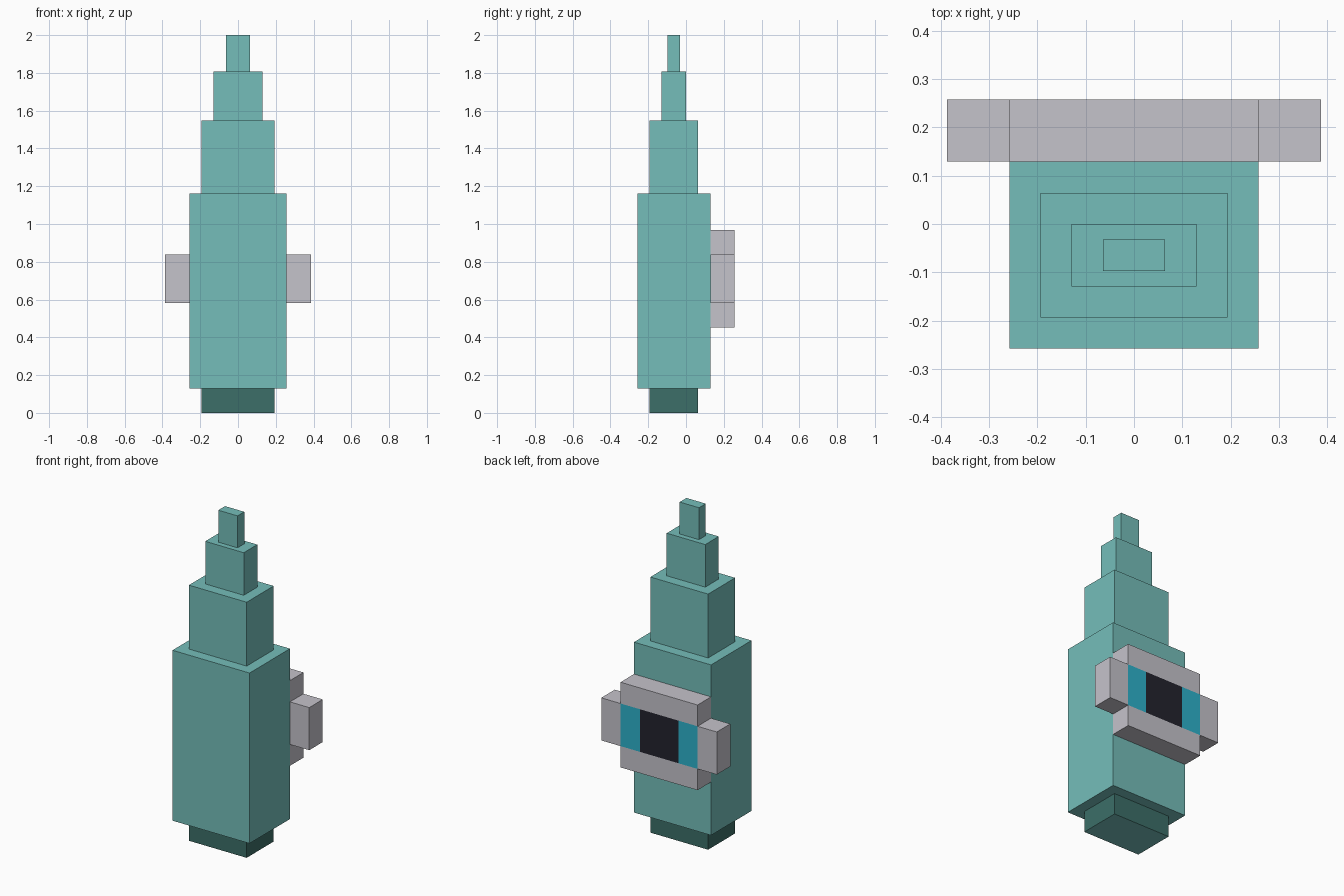
import bpy
import bmesh

cube = bpy.data.objects.get("Cube")
if cube:
    bpy.data.objects.remove(cube, do_unlink=True)

U = 2 / 15.5  # one block unit


def material(name, rgb):
    """Flat material from 0-255 sRGB values."""
    lin = [((c / 255 + 0.055) / 1.055) ** 2.4 for c in rgb] + [1.0]
    mat = bpy.data.materials.new(name)
    mat.use_nodes = True
    mat.diffuse_color = lin
    bsdf = mat.node_tree.nodes["Principled BSDF"]
    bsdf.inputs["Base Color"].default_value = lin
    bsdf.inputs["Roughness"].default_value = 0.8
    return mat


teal = material("teal", (117, 190, 186))
dark_teal = material("dark teal", (60, 110, 104))
grey = material("pale grey", (197, 195, 203))
blue = material("iris blue", (46, 178, 203))
black = material("pupil black", (35, 35, 45))


def box(name, x, y, z, mat, underside=None):
    """Box from (min, max) ranges in block units; the underside may differ."""
    bm = bmesh.new()
    bmesh.ops.create_cube(bm, size=1)
    for v in bm.verts:
        v.co = [U * r[c > 0] for r, c in zip((x, y, z), v.co)]
    bm.normal_update()
    mesh = bpy.data.meshes.new(name)
    mesh.materials.append(mat)
    if underside:
        mesh.materials.append(underside)
        for f in bm.faces:
            f.material_index = int(f.normal.z < -0.5)
    bm.to_mesh(mesh)
    bm.free()
    obj = bpy.data.objects.new(name, mesh)
    bpy.context.collection.objects.link(obj)
    return obj


# Stepped tower: half width, depth range, height range
box("base", (-1.5, 1.5), (-1.5, 0.5), (0, 1), dark_teal, underside=teal)
tiers = [
    ("body", 2, (-2, 1), (1, 9)),
    ("lower_tier", 1.5, (-1.5, 0.5), (9, 12)),
    ("upper_tier", 1, (-1, 0), (12, 14)),
    ("tip", 0.5, (-0.75, -0.25), (14, 15.5)),
]
for name, half, depth, height in tiers:
    box(name, (-half, half), depth, height, teal)

# Eye on the back: lids above and below, flush iris and pupil between
EYE_Y = (1, 2)
box("upper_lid", (-2, 2), EYE_Y, (6.5, 7.5), grey)
box("lower_lid", (-2, 2), EYE_Y, (3.5, 4.5), grey)
box("pupil", (-1, 1), EYE_Y, (4.5, 6.5), black)
for side, s in (("left", 1), ("right", -1)):
    box(side + "_iris", sorted((s, 2 * s)), EYE_Y, (4.5, 6.5), blue)
    box(side + "_eye_corner", sorted((2 * s, 3 * s)), EYE_Y, (4.5, 6.5), grey)
